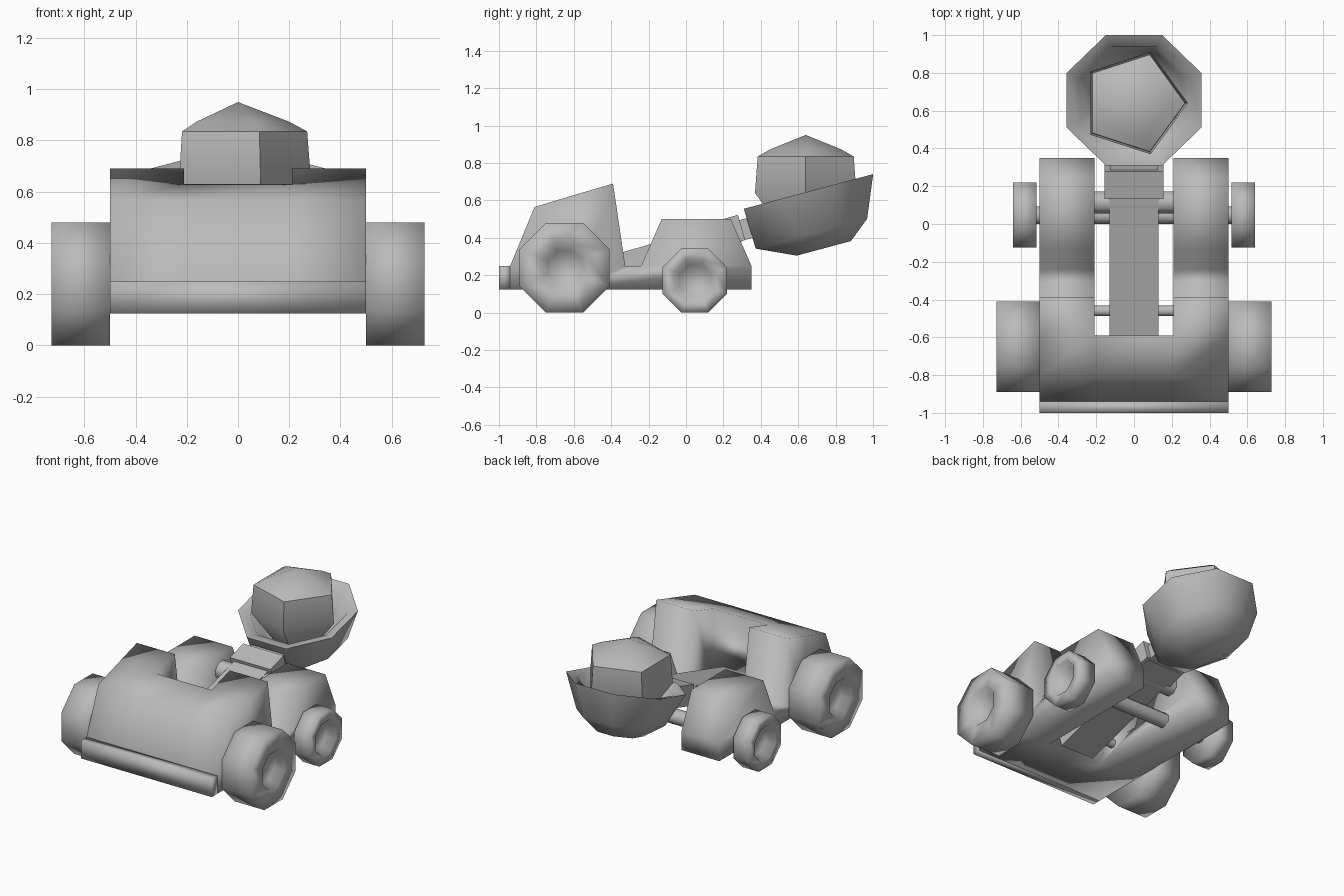
import bpy, bmesh, math
from mathutils import Matrix, Vector

if "Cube" in bpy.data.objects:
    bpy.data.objects.remove(bpy.data.objects["Cube"])

grey = bpy.data.materials.new("stone_grey")
grey.diffuse_color = (0.5, 0.5, 0.5, 1)
grey.use_nodes = True
grey.node_tree.nodes["Principled BSDF"].inputs["Base Color"].default_value = grey.diffuse_color


def finish(name, bm, angle=100):
    bmesh.ops.remove_doubles(bm, verts=bm.verts, dist=1e-5)
    bmesh.ops.recalc_face_normals(bm, faces=bm.faces)
    me = bpy.data.meshes.new(name)
    bm.to_mesh(me)
    bm.free()
    me.materials.append(grey)
    ob = bpy.data.objects.new(name, me)
    bpy.context.collection.objects.link(ob)
    bpy.ops.object.select_all(action='DESELECT')
    ob.select_set(True)
    bpy.context.view_layer.objects.active = ob
    bpy.ops.object.shade_smooth_by_angle(angle=math.radians(angle))
    return ob


def box(name, centre, size, tilt=0, angle=80):
    bm = bmesh.new()
    m = Matrix.Translation(centre) @ Matrix.Rotation(tilt, 4, 'X') @ Matrix.Diagonal((*size, 1))
    bmesh.ops.create_cube(bm, size=1, matrix=m)
    return finish(name, bm, angle)


def lathe(name, rings, sides, matrix, phase, adjust=None, angle=100):
    """Join polygon rings (radius, height) along local z; end rings are capped."""
    bm = bmesh.new()
    loops = []
    for r, h in rings:
        loop = []
        for i in range(sides):
            a = phase + math.tau * i / sides
            p = Vector((r * math.cos(a), r * math.sin(a), h))
            if adjust:
                p = adjust(p)
            loop.append(bm.verts.new(matrix @ p))
        loops.append(loop)
    for lo, hi in zip(loops, loops[1:]):
        for i in range(sides):
            j = (i + 1) % sides
            bm.faces.new((lo[i], lo[j], hi[j], hi[i]))
    for loop in (loops[0], loops[-1]):
        if (loop[0].co - loop[1].co).length > 1e-4:
            bm.faces.new(loop)
    return finish(name, bm, angle)


# U-shaped chassis: side profile swept across x, inner bay left open behind the nose
nose = [(-0.94, 0.125), (-0.94, 0.25), (-0.81, 0.565), (-0.59, 0.631)]
rear = [(-0.39, 0.69), (-0.325, 0.25), (-0.24, 0.25), (-0.13, 0.5),
        (0.24, 0.5), (0.35, 0.25), (0.35, 0.125), (-0.59, 0.125)]
bm = bmesh.new()
xs = (-0.5, -0.21, 0.21, 0.5)
rows = [[bm.verts.new((x, y, z)) for y, z in nose + rear] for x in xs]
n = len(rows[0])
for k, (a, b) in enumerate(zip(rows, rows[1:])):
    for i in range(n):
        j = (i + 1) % n
        if k != 1 or i < 3 or i == n - 1:
            bm.faces.new((a[i], a[j], b[j], b[i]))
# back wall of the nose
a, b = rows[1], rows[2]
bm.faces.new((a[3], a[n - 1], b[n - 1], b[3]))
# outer and inner flanks
for row in (rows[0], rows[3]):
    bm.faces.new([row[i] for i in (0, 1, 2, 3, n - 1)])
for row in rows:
    bm.faces.new(row[3:])
finish("chassis", bm)

# bumper
box("bumper", (0, -0.97, 0.1875), (1.0, 0.06, 0.125), angle=100)

# eight-sided wheels with recessed hubs
def wheel(name, side, y, r, x0, x1, hub):
    k = 1 / math.cos(math.pi / 8)
    m = Matrix.Translation((0, y, r)) @ Matrix.Rotation(side * math.pi / 2, 4, 'Y')
    rings = [(r * k, x0), (r * k, x1), (hub * k, x1), (hub * 0.75 * k, x1 - 0.06)]
    lathe(name, rings, 8, m, math.pi / 8)


for side, tag in ((-1, "left"), (1, "right")):
    wheel("front_wheel_" + tag, side, -0.65, 0.24, 0.5, 0.727, 0.122)
    wheel("rear_wheel_" + tag, side, 0.047, 0.172, 0.515, 0.64, 0.112)

# axles
for name, y, z, r, half in (("front_pivot", -0.46, 0.225, 0.03, 0.25),
                            ("rear_pivot", 0.115, 0.39, 0.063, 0.25),
                            ("rear_axle", 0.047, 0.172, 0.05, 0.55)):
    m = Matrix.Translation((0, y, z)) @ Matrix.Rotation(math.pi / 2, 4, 'Y')
    lathe(name, [(r, -half), (r, half)], 8, m, math.pi / 8, angle=60)

# throwing arm, its collar and the neck to the bowl
tilt = math.radians(16)
box("throwing_arm", (0, -0.15, 0.315), (0.26, 0.9, 0.12), tilt)
box("arm_collar", (0, 0.225, 0.435), (0.31, 0.15, 0.14), tilt)
box("bowl_neck", (0, 0.33, 0.45), (0.25, 0.1, 0.11), tilt)


# hollow bowl, squared off where it meets the neck
def flatten_back(p):
    if p.y < -0.2 and -0.25 < p.z < -0.2:
        p.y = -0.352
    return p


k = 1 / math.cos(math.pi / 8)
bowl_m = Matrix.Translation((0, 0.655, 0.648)) @ Matrix.Rotation(math.radians(15), 4, 'X')
rings = [(0.15 * k, -0.315), (0.265 * k, -0.222), (0.358 * k, 0), (0.29 * k, -0.02),
         (0.235 * k, -0.15), (0.1 * k, -0.26)]
lathe("bowl", rings, 8, bowl_m, math.pi / 8, flatten_back)

# five-sided boulder
rings = [(0.15, 0.46), (0.285, 0.64), (0.27, 0.835), (0.2, 0.873), (0, 0.95)]
lathe("boulder", rings, 5, Matrix.Translation((0, 0.64, 0)), 0, angle=50)
